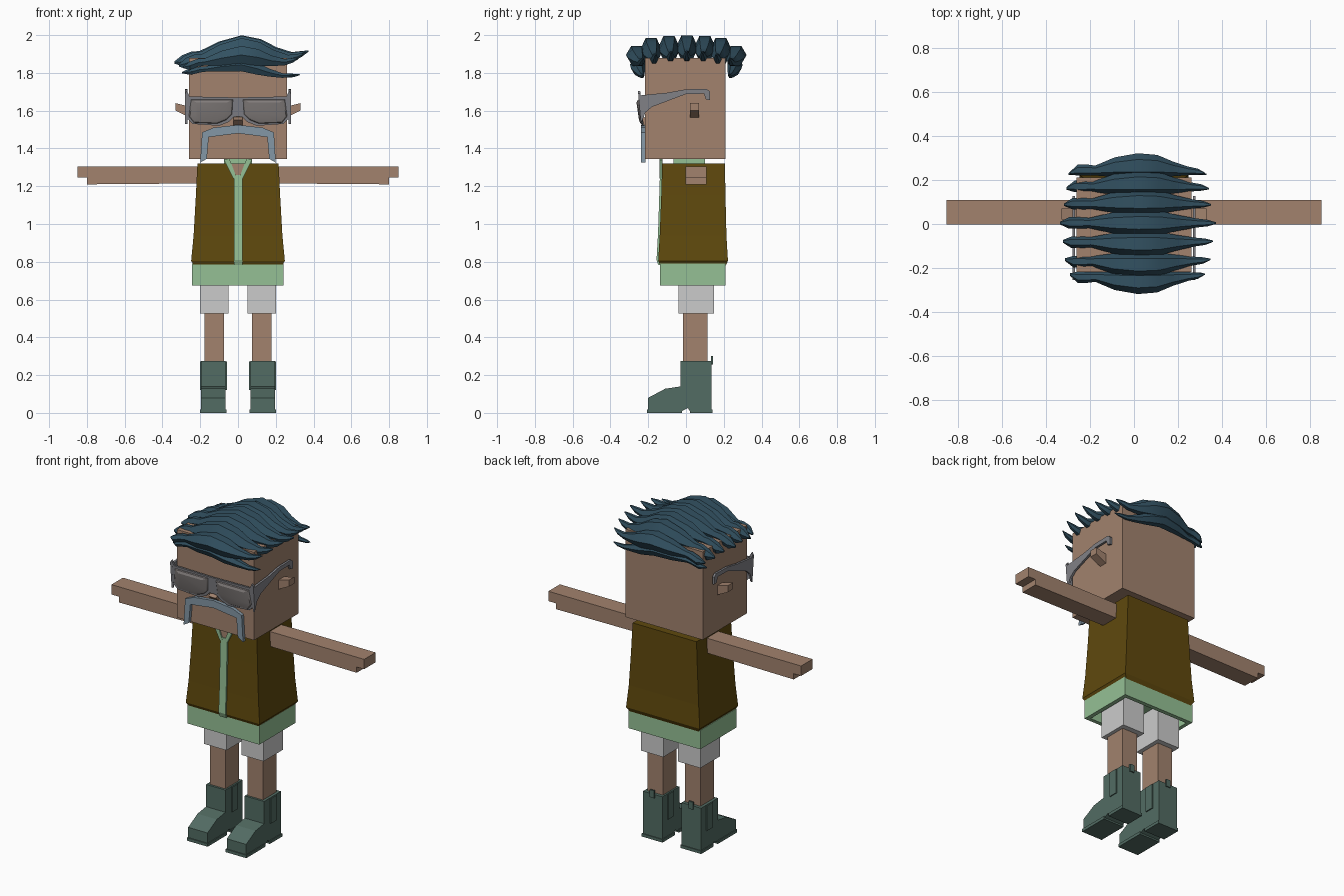
import bpy, bmesh, math

cube = bpy.data.objects.get("Cube")
if cube:
    bpy.data.objects.remove(cube, do_unlink=True)


def material(name, r, g, b):
    m = bpy.data.materials.new(name)
    m.use_nodes = True
    m.diffuse_color = (r, g, b, 1)
    m.node_tree.nodes["Principled BSDF"].inputs["Base Color"].default_value = (r, g, b, 1)
    return m


SKIN = material("skin", 0.36, 0.225, 0.155)
HAIR = material("hair_blue", 0.032, 0.082, 0.12)
VEST = material("vest_brown", 0.115, 0.066, 0.004)
MINT = material("shirt_mint", 0.3, 0.53, 0.3)
WHITE = material("shorts_white", 0.6, 0.6, 0.6)
BOOT = material("boot_green", 0.085, 0.15, 0.125)
TACHE = material("moustache_blue", 0.23, 0.31, 0.38)
FRAME = material("frame_grey", 0.22, 0.22, 0.24)
LENS = material("lens_grey", 0.22, 0.2, 0.195)


def loft(name, rings, mat, smooth=None):
    """Skin a list of equal-sized rings and cap both ends."""
    bm = bmesh.new()
    loops = [[bm.verts.new(p) for p in ring] for ring in rings]
    n = len(loops[0])
    for a, b in zip(loops, loops[1:]):
        for i in range(n):
            j = (i + 1) % n
            bm.faces.new((a[i], a[j], b[j], b[i]))
    bm.faces.new(loops[0])
    bm.faces.new(loops[-1])
    bmesh.ops.recalc_face_normals(bm, faces=bm.faces)
    mesh = bpy.data.meshes.new(name)
    bm.to_mesh(mesh)
    bm.free()
    mesh.materials.append(mat)
    ob = bpy.data.objects.new(name, mesh)
    bpy.context.collection.objects.link(ob)
    if smooth:
        bpy.ops.object.select_all(action='DESELECT')
        ob.select_set(True)
        bpy.context.view_layer.objects.active = ob
        bpy.ops.object.shade_smooth_by_angle(angle=math.radians(smooth))
    return ob


def rect(z, x0, x1, y0, y1):
    return [(x0, y0, z), (x1, y0, z), (x1, y1, z), (x0, y1, z)]


def box(name, x, y, z, mat):
    return loft(name, [rect(z[0], *x, *y), rect(z[1], *x, *y)], mat)


def side_prism(name, profile, x0, x1, mat):
    """Extrude a (y, z) profile along x."""
    return loft(name, [[(x, y, z) for y, z in profile] for x in (x0, x1)], mat)


def front_plate(name, profile, y0, y1, mat, lean=0):
    """Extrude an (x, z) profile along y, optionally leaning back at the bottom."""
    return loft(name, [[(x, y + lean * (1.68 - z), z) for x, z in profile] for y in (y0, y1)], mat)


def mirrored(half):
    """Complete a half outline whose first and last points lie on the centre line."""
    return half + [(-x, z) for x, z in half[-2:0:-1]]


# Head and nose
box("head", (-0.26, 0.26), (-0.217, 0.21), (1.345, 1.88), SKIN)
side_prism("nose", [(-0.21, 1.57), (-0.25, 1.55), (-0.21, 1.515)], -0.025, 0.025, SKIN)

# Moustache
front_plate("moustache", mirrored([
    (0, 1.525), (0.13, 1.51), (0.19, 1.485), (0.2, 1.325),
    (0.165, 1.345), (0.155, 1.46), (0, 1.48)]), -0.237, -0.215, TACHE)

# Sunglasses front
front_plate("glasses_frame", mirrored([
    (0, 1.67), (0.255, 1.675), (0.27, 1.705), (0.28, 1.69), (0.272, 1.56), (0.24, 1.53),
    (0.1, 1.52), (0.05, 1.54), (0.025, 1.565), (0, 1.57)]), -0.252, -0.24, FRAME, 0.1)

for s, side in ((1, "left"), (-1, "right")):
    # Lens, domed towards its centre
    lens = [(0.025, 1.66), (0.25, 1.66), (0.262, 1.57), (0.235, 1.535),
            (0.11, 1.53), (0.06, 1.55), (0.03, 1.58)]
    rings = []
    for y, k in ((-0.25, 1), (-0.258, 0.93), (-0.264, 0.7)):
        rings.append([(s * (0.145 + (x - 0.145) * k), y + 0.1 * (1.68 - z), 1.6 + (z - 1.6) * k)
                      for x, z in lens])
    loft(side + "_lens", rings, LENS, 30)

    # Temple arm hooked behind the ear
    side_prism(side + "_temple", [
        (-0.252, 1.68), (-0.1, 1.695), (0, 1.713), (0.11, 1.715), (0.128, 1.7), (0.128, 1.655),
        (0.105, 1.66), (0.095, 1.69), (0, 1.688), (-0.18, 1.62), (-0.215, 1.59), (-0.238, 1.53)],
        s * 0.267, s * 0.28, FRAME)

    # Ear, flaring upward and outward
    loft(side + "_ear", [
        [(s * x, 0.02, b), (s * x, 0.07, b), (s * x, 0.07, t), (s * x, 0.02, t)]
        for x, b, t in ((0.25, 1.56, 1.62), (0.33, 1.6, 1.64))], SKIN)

    # Arm with a step where the fingers begin
    front_plate(side + "_arm", [
        (s * 0.18, 1.305), (s * 0.85, 1.305), (s * 0.85, 1.245), (s * 0.8, 1.245),
        (s * 0.8, 1.21), (s * 0.18, 1.215)], -0.002, 0.108, SKIN)

    # Shorts and leg
    box(side + "_shorts_leg", sorted((s * 0.05, s * 0.2)), (-0.04, 0.147), (0.525, 0.77), WHITE)
    box(side + "_leg", sorted((s * 0.075, s * 0.178)), (-0.015, 0.115), (0.25, 0.54), SKIN)

    # Boot, sole and side panels
    side_prism(side + "_boot", [
        (0.135, 0.01), (0.02, 0.01), (0.01, 0.025), (-0.02, 0.01), (-0.2, 0.01), (-0.2, 0.08),
        (-0.11, 0.128), (-0.028, 0.14), (-0.028, 0.275), (0.135, 0.275)],
        s * 0.065, s * 0.195, BOOT)
    for part, y in (("heel", (0.02, 0.14)), ("sole", (-0.206, -0.02))):
        box(side + "_boot_" + part, sorted((s * 0.06, s * 0.2)), y, (0, 0.018), BOOT)
    for part, x in (("inner", 0.063), ("outer", 0.197)):
        box(side + "_boot_panel_" + part, (s * x - 0.004, s * x + 0.004), (0.03, 0.085),
            (0.12, 0.272), BOOT)
    box(side + "_boot_tab", (s * 0.13 - 0.015, s * 0.13 + 0.015), (0.132, 0.142),
        (0.255, 0.3), BOOT)

    # Collar strip of the open neck
    front_plate(side + "_collar", [
        (s * 0.045, 1.345), (s * 0.075, 1.34), (s * 0.025, 1.24), (s * 0.005, 1.24)],
        -0.14, -0.124, MINT)

# Shirt: neck band, button strip and hollow hem
box("neck", (-0.05, 0.05), (-0.05, 0.09), (1.3, 1.36), SKIN)
box("neck_band", (-0.073, 0.073), (-0.065, 0.1), (1.31, 1.344), MINT)
front_plate("throat", [(-0.045, 1.32), (0.045, 1.32), (0, 1.24)], -0.133, -0.12, SKIN)
loft("button_strip", [rect(z, -0.022, 0.024, y, y + 0.03)
                      for z, y in ((0.782, -0.146), (0.81, -0.156), (0.95, -0.148), (1.26, -0.138))], MINT)
loft("shirt_hem", [
    rect(0.74, -0.22, 0.215, -0.115, 0.185), rect(0.675, -0.22, 0.215, -0.115, 0.185),
    rect(0.675, -0.243, 0.24, -0.138, 0.21), rect(0.79, -0.243, 0.24, -0.138, 0.21)], MINT)

# Vest, flaring to a turned-in lower edge
loft("vest", [rect(z, -x, x, y0, y1) for z, x, y0, y1 in (
    (0.78, 0.233, -0.135, 0.21), (0.805, 0.248, -0.147, 0.222), (0.94, 0.235, -0.139, 0.214),
    (1.15, 0.223, -0.131, 0.209), (1.32, 0.215, -0.126, 0.206))], VEST)

# Hair: locks swept across the head, (x, centre height, thickness)
SWEEP = [(-0.33, 1.855, 0.1), (-0.29, 1.865, 0.45), (-0.24, 1.885, 0.45), (-0.2, 1.89, 0.4),
         (-0.1, 1.915, 0.8), (0.02, 1.936, 1), (0.12, 1.92, 0.92), (0.2, 1.898, 0.6),
         (0.28, 1.888, 0.35), (0.33, 1.9, 0.25), (0.365, 1.915, 0.06)]


def lock(name, y, drop, width, height, length=1, flat=1, tip=0):
    rings = []
    for x, z, k in SWEEP:
        zc = 1.88 + (z - 1.88) * flat - drop - tip * max(x, 0)
        yc = y * (0.86 + 0.14 * k)
        rings.append([(x * length, yc + width * k * math.cos(a), zc + height * k * math.sin(a))
                      for a in (math.radians(60 * i) for i in range(6))])
    loft(name, rings, HAIR, 35)


for i, (y, drop, length) in enumerate((
        (-0.185, 0.015, 0.95), (-0.09, 0.003, 0.98), (0.005, 0, 1.02),
        (0.1, 0.003, 0.96), (0.185, 0.015, 0.93))):
    lock("hair_lock_%d" % (i + 1), y, drop, 0.058, 0.073, length)
for y, side in ((-0.262, "front"), (0.265, "back")):
    lock("hair_edge_" + side, y, 0.03, 0.056, 0.055, 0.88, 0.8)
    lock("hair_fringe_" + side, y * 0.98, 0.065, 0.04, 0.04, 0.9 if y > 0 else 0.84, 0.55, 0.12)
